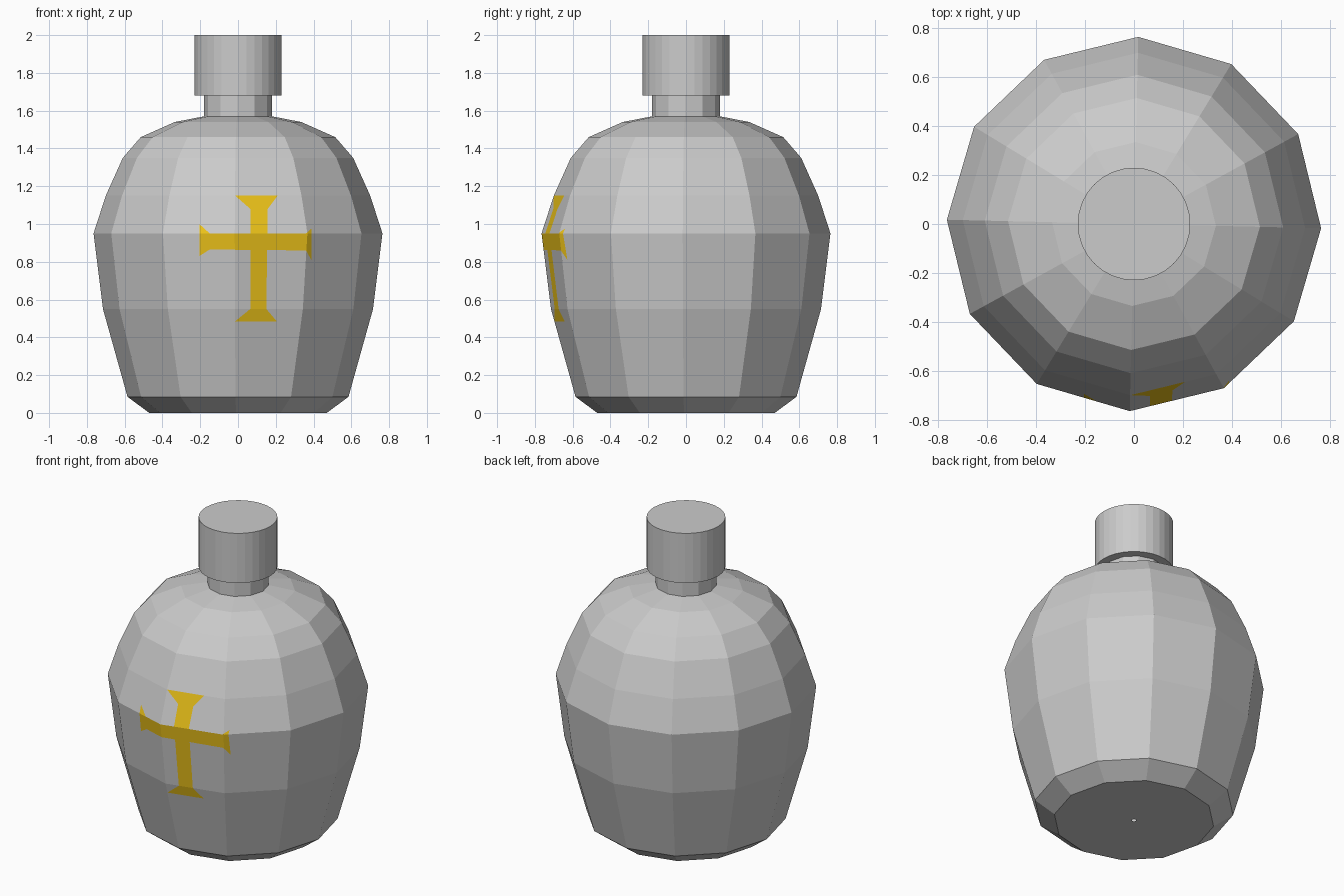
import bpy, bmesh, math
from mathutils import Vector

if "Cube" in bpy.data.objects:
    bpy.data.objects.remove(bpy.data.objects["Cube"])

SIDES, TWIST = 12, math.radians(-1.3)


def finish(bm, name):
    mesh = bpy.data.meshes.new(name)
    bm.to_mesh(mesh)
    bm.free()
    obj = bpy.data.objects.new(name, mesh)
    bpy.context.collection.objects.link(obj)
    return obj


def lathe(profile, sides, twist=0.0):
    bm = bmesh.new()
    rings = [[bm.verts.new((r * math.cos(twist + math.tau * i / sides),
                            r * math.sin(twist + math.tau * i / sides), z))
              for i in range(sides)] for r, z in profile]
    for a, b in zip(rings, rings[1:]):
        for i in range(sides):
            j = (i + 1) % sides
            bm.faces.new((a[i], a[j], b[j], b[i]))
    return bm, rings


# Faceted bottle body with neck; the base has a tiny centre hole
body, _ = lathe([(0.013, 0), (0.47, 0), (0.585, 0.085), (0.715, 0.55),
                 (0.765, 0.95), (0.70, 1.15), (0.61, 1.35), (0.515, 1.46),
                 (0.335, 1.54), (0.18, 1.57), (0.18, 1.70)], SIDES, TWIST)

# Convex pieces of the flared cross, as (x, z) outlines on the front
pieces = [
    [(0.065, 0.55), (0.15, 0.55), (0.157, 1.08), (0.065, 1.08)],
    [(0.065, 1.08), (0.157, 1.08), (0.21, 1.15), (-0.015, 1.15)],
    [(0.065, 0.55), (0.15, 0.55), (0.205, 0.485), (-0.015, 0.485)],
    [(-0.15, 0.865), (0.36, 0.86), (0.36, 0.95), (-0.15, 0.95)],
    [(-0.15, 0.865), (-0.15, 0.95), (-0.205, 1.0), (-0.205, 0.83)],
    [(0.36, 0.86), (0.36, 0.95), (0.388, 0.975), (0.388, 0.81)],
]

# Cut the outlines into the front facets and tag the enclosed faces
for pts in pieces:
    mid = Vector((sum(p[0] for p in pts) / 4, 0, sum(p[1] for p in pts) / 4))
    planes = []
    for (x0, z0), (x1, z1) in zip(pts, pts[1:] + pts[:1]):
        co = Vector((x0, 0, z0))
        no = Vector((z1 - z0, 0, x0 - x1)).normalized()
        if no.dot(mid - co) > 0:
            no = -no
        planes.append((co, no))
    for co, no in planes:
        front = [f for f in body.faces
                 if f.calc_center_median().y < -0.45
                 and 0.08 < f.calc_center_median().z < 1.2
                 and f.normal.length >= 0
                 and min(v.co.x for v in f.verts) < max(p[0] for p in pts)
                 and max(v.co.x for v in f.verts) > min(p[0] for p in pts)]
        geom = front + list({e for f in front for e in f.edges}) \
                     + list({v for f in front for v in f.verts})
        bmesh.ops.bisect_plane(body, geom=geom, dist=1e-5,
                               plane_co=co, plane_no=no)
    for f in body.faces:
        c = f.calc_center_median()
        if c.y < -0.45 and all(no.dot(c - co) < 0 for co, no in planes):
            f.material_index = 1

# Separate the cross faces from the body
cross = body.copy()
bmesh.ops.delete(cross, geom=[f for f in cross.faces if f.material_index == 0],
                 context='FACES')
bmesh.ops.delete(body, geom=[f for f in body.faces if f.material_index == 1],
                 context='FACES')
for f in cross.faces:
    f.material_index = 0
finish(body, "bottle_body")
emblem = finish(cross, "gold_cross")
gold = bpy.data.materials.new("gold")
gold.diffuse_color = (0.85, 0.55, 0.01, 1)
gold.use_nodes = True
gold.node_tree.nodes["Principled BSDF"].inputs["Base Color"].default_value = gold.diffuse_color
emblem.data.materials.append(gold)

# Round cap
cap, rings = lathe([(0.23, 1.68), (0.23, 2.0)], 32)
cap.faces.new(rings[0][::-1])
cap.faces.new(rings[1])
finish(cap, "cap")
